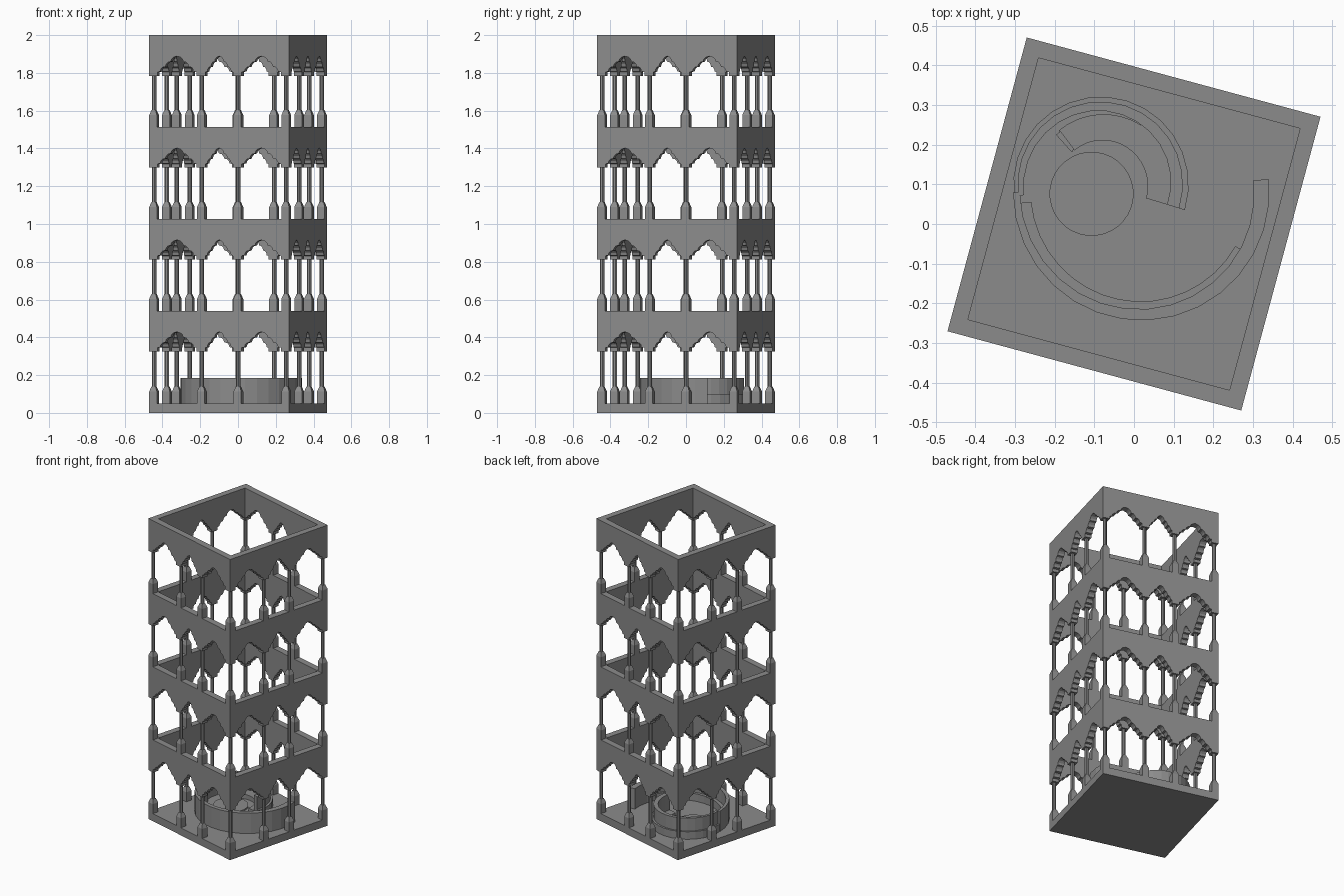
import bpy, bmesh, math
from mathutils import Matrix

if "Cube" in bpy.data.objects:
    bpy.data.objects.remove(bpy.data.objects["Cube"])

ROT = Matrix.Rotation(math.radians(-15.1), 4, 'Z')
H, T = 0.3835, 0.042         # half side of the tower, wall thickness
M = H - T / 2                # wall centre line
STEP = 0.4865                # storey height
INNER = 0.1                  # offset of the inner columns

stone = bpy.data.materials.new("dark_stone")
stone.diffuse_color = (0.26, 0.26, 0.26, 1)
stone.use_nodes = True
stone.node_tree.nodes["Principled BSDF"].inputs["Base Color"].default_value = stone.diffuse_color


def make(name, bm, matrix=None):
    bmesh.ops.recalc_face_normals(bm, faces=bm.faces)
    me = bpy.data.meshes.new(name)
    bm.to_mesh(me)
    bm.free()
    if matrix:
        me.transform(matrix)
    me.materials.append(stone)
    ob = bpy.data.objects.new(name, me)
    bpy.context.collection.objects.link(ob)
    return ob


def prism(bm, bottom, top):
    """Close two matching loops of points into a solid."""
    a = [bm.verts.new(p) for p in bottom]
    b = [bm.verts.new(p) for p in top]
    n = len(a)
    bm.faces.new(a[::-1])
    bm.faces.new(b)
    for i in range(n):
        j = (i + 1) % n
        bm.faces.new((a[i], a[j], b[j], b[i]))


def ngon(x, y, z, r, n):
    return [(x + r * math.cos(2 * math.pi * (i + .5) / n),
             y + r * math.sin(2 * math.pi * (i + .5) / n), z) for i in range(n)]


# base slab
bm = bmesh.new()
S2 = math.sqrt(2)
prism(bm, ngon(0, 0, 0, H * S2, 4), ngon(0, 0, 0.05, H * S2, 4))
make("base_slab", bm, ROT)

# lobed arch half profile: fraction of half width, height over springing
LOBES = [(1, 0), (1, .02), (.86, .023), (.82, .036), (.74, .045), (.6, .048),
         (.55, .062), (.46, .072), (.32, .075), (.28, .088), (.18, .098)]
BAYS = [(-(INNER + M) / 2, (M - INNER) / 2 - .024), (0, INNER - .024),
        ((INNER + M) / 2, (M - INNER) / 2 - .024)]


def band_outline(z0, z1):
    pts = [(-H, z1), (-H, z0)]
    for c, w in BAYS:
        pts += [(c - f * w, z0 + h) for f, h in LOBES]
        pts += [(c, z0 + .104)]
        pts += [(c + f * w, z0 + h) for f, h in reversed(LOBES)]
    return pts + [(H, z0), (H, z1)]


# four storeys: arched band and columns on every side
for k in range(4):
    floor = 0.05 + k * STEP + (0.004 if k else 0)
    z0, z1 = 0.325 + k * STEP, 0.5405 + k * STEP
    for s in range(4):
        turn = ROT @ Matrix.Rotation(s * math.pi / 2, 4, 'Z')
        bm = bmesh.new()
        out = band_outline(z0, z1)
        # mitred corners
        lim = H - T
        prism(bm, [(x, -H, z) for x, z in out],
              [(max(-lim, min(lim, x)), -lim, z) for x, z in out])
        make(f"arched_band_{k}_{s}", bm, turn)
        bm = bmesh.new()
        for x in (-M, -INNER, INNER):
            q = T / 2 * S2
            prism(bm, ngon(x, -M, floor - .005, q, 4), ngon(x, -M, floor + .063, q, 4))
            prism(bm, ngon(x, -M, floor + .063, q, 4), ngon(x, -M, floor + .09, .0155, 4))
            prism(bm, ngon(x, -M, floor + .08, .012, 8), ngon(x, -M, z0 + .005, .012, 8))
            prism(bm, ngon(x, -M, z0, q, 4), ngon(x, -M, z0 + .02, q, 4))
        make(f"columns_{k}_{s}", bm, turn)


def arc_wall(name, c, a0, a1, outer, inner, z, n=16):
    """Curved wall; outer and inner radii run from start to end values."""
    bm = bmesh.new()
    rings = []
    for i in range(n + 1):
        t = i / n
        a = math.radians(a0 + (a1 - a0) * t)
        ro = outer[0] + (outer[1] - outer[0]) * t
        ri = inner[0] + (inner[1] - inner[0]) * t
        ca, sa = math.cos(a), math.sin(a)
        top = z[0] + (z[1] - z[0]) * t
        rings.append([bm.verts.new((c[0] + r * ca, c[1] + r * sa, h))
                      for r, h in ((ro, .045), (ro, top), (ri, top), (ri, .045))])
    for p, q in zip(rings, rings[1:]):
        for i in range(4):
            j = (i + 1) % 4
            bm.faces.new((p[i], p[j], q[j], q[i]))
    bm.faces.new(rings[0])
    bm.faces.new(rings[-1][::-1])
    return make(name, bm)


# spiral enclosure on the ground floor
BIG, SMALL = (.02, .08), (-.084, .1)
arc_wall("outer_spiral_wall", BIG, 6, -180, (.321, .325), (.281, .308), (.185, .185))
arc_wall("outer_spiral_ledge", BIG, -30, -175, (.295, .31), (.272, .28), (.1, .1))
arc_wall("upper_spiral_wall", SMALL, 188, -17, (.21, .207), (.195, .175), (.185, .185))
arc_wall("upper_spiral_lip", SMALL, 188, -17, (.22, .222), (.2, .2), (.1, .1))
arc_wall("inner_walkway", SMALL, 128, -17, (.172, .19), (.108, .12), (.08, .08))
arc_wall("walkway_step", SMALL, 132, 127, (.168, .168), (.108, .112), (.1, .1), 2)

# round central platform
bm = bmesh.new()
prism(bm, ngon(-.107, .076, .045, .106, 32), ngon(-.107, .076, .06, .106, 32))
make("round_platform", bm)
